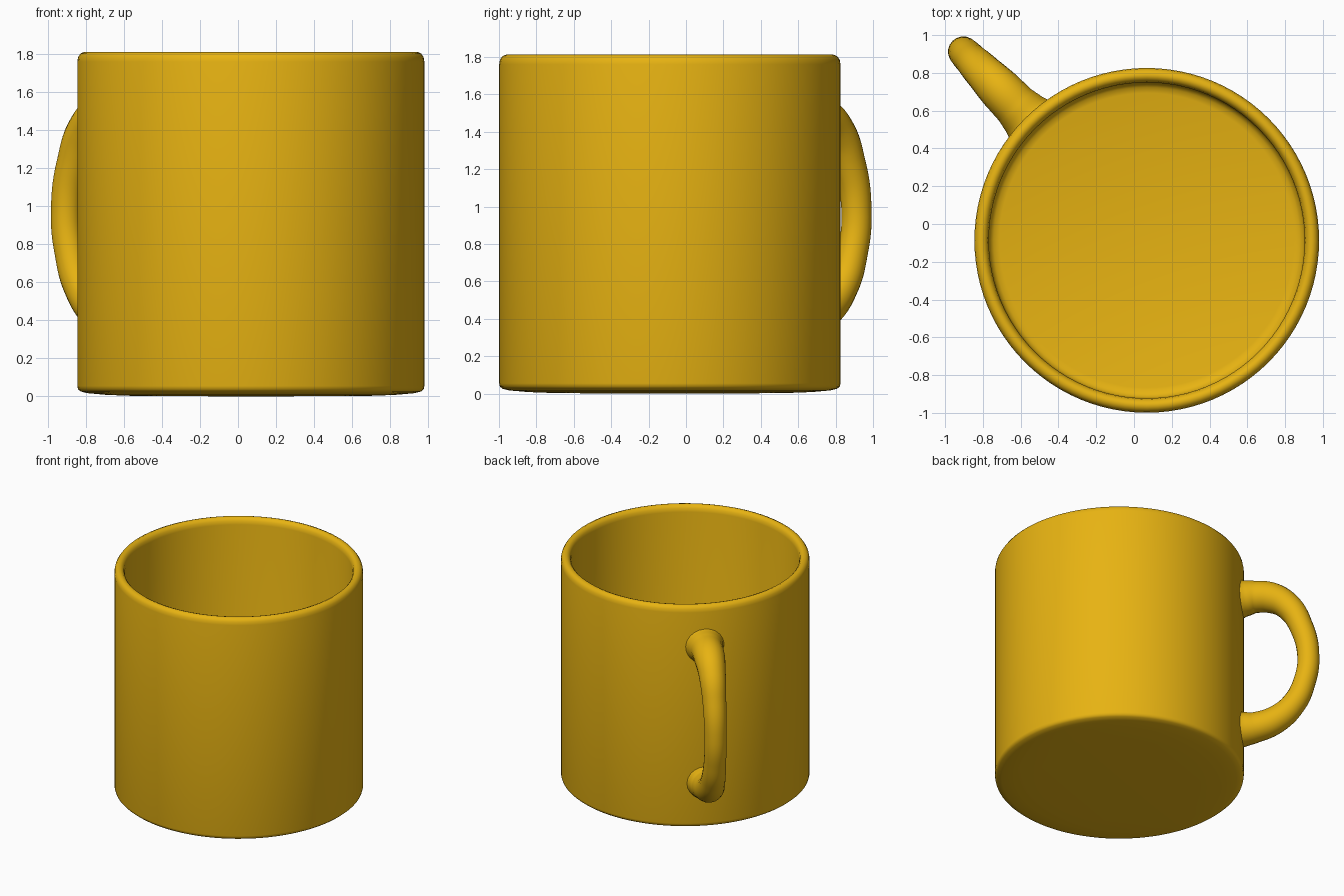
import bpy, bmesh, math
from mathutils import Vector, Matrix

if "Cube" in bpy.data.objects:
    bpy.data.objects.remove(bpy.data.objects["Cube"])

CX, CY = 0.0675, -0.0865      # axis of the cup
glaze = bpy.data.materials.new("yellow_glaze")
glaze.diffuse_color = (0.80, 0.45, 0.006, 1)
glaze.use_nodes = True
glaze.node_tree.nodes["Principled BSDF"].inputs["Base Color"].default_value = glaze.diffuse_color

# Cup body: closed wall profile (radius, height) spun about its axis
profile = [(0, 0), (0.60, 0.002), (0.76, 0.008), (0.86, 0.017), (0.895, 0.026),
           (0.909, 0.038), (0.9125, 0.055), (0.9125, 1.76), (0.908, 1.785),
           (0.896, 1.803), (0.875, 1.812), (0.856, 1.805), (0.842, 1.788),
           (0.836, 1.76), (0.836, 0.13), (0.829, 0.105), (0.81, 0.088),
           (0.78, 0.08), (0, 0.08)]
bm = bmesh.new()
verts = [bm.verts.new((r, 0, z)) for r, z in profile]
edges = [bm.edges.new(pair) for pair in zip(verts, verts[1:])]
bmesh.ops.spin(bm, geom=verts + edges, cent=(0, 0, 0), axis=(0, 0, 1),
               angle=math.tau, steps=96, use_duplicate=False)
bmesh.ops.remove_doubles(bm, verts=bm.verts, dist=0.0005)
bmesh.ops.recalc_face_normals(bm, faces=bm.faces)
for f in bm.faces:
    f.smooth = True
mesh = bpy.data.meshes.new("cup_body")
bm.to_mesh(mesh)
bm.free()
body = bpy.data.objects.new("cup_body", mesh)
body.location = (CX, CY, 0)
mesh.materials.append(glaze)
bpy.context.collection.objects.link(body)

# Handle: tapered round sweep, (distance from axis, height, thickness radius)
path = [(0.88, 1.485, 0.150), (0.93, 1.490, 0.133), (1.00, 1.497, 0.119),
        (1.12, 1.482, 0.114), (1.24, 1.405, 0.100), (1.335, 1.24, 0.088),
        (1.392, 0.98, 0.081), (1.362, 0.75, 0.082), (1.28, 0.57, 0.090),
        (1.15, 0.448, 0.103), (1.00, 0.392, 0.113), (0.93, 0.383, 0.126),
        (0.88, 0.380, 0.140)]
curve = bpy.data.curves.new("handle", "CURVE")
curve.dimensions = "3D"
curve.bevel_depth = 1.0
curve.bevel_resolution = 8
curve.resolution_u = 8
curve.use_fill_caps = True
spline = curve.splines.new("BEZIER")
spline.bezier_points.add(len(path) - 1)
for p, (d, z, r) in zip(spline.bezier_points, path):
    p.co = (d, 0, z)
    p.radius = r
    p.handle_left_type = p.handle_right_type = "AUTO"
spline.use_smooth = True
curve.materials.append(glaze)
handle = bpy.data.objects.new("handle", curve)
handle.location = (CX, CY, 0)
handle.rotation_euler = (0, 0, math.radians(134.2))
bpy.context.collection.objects.link(handle)
